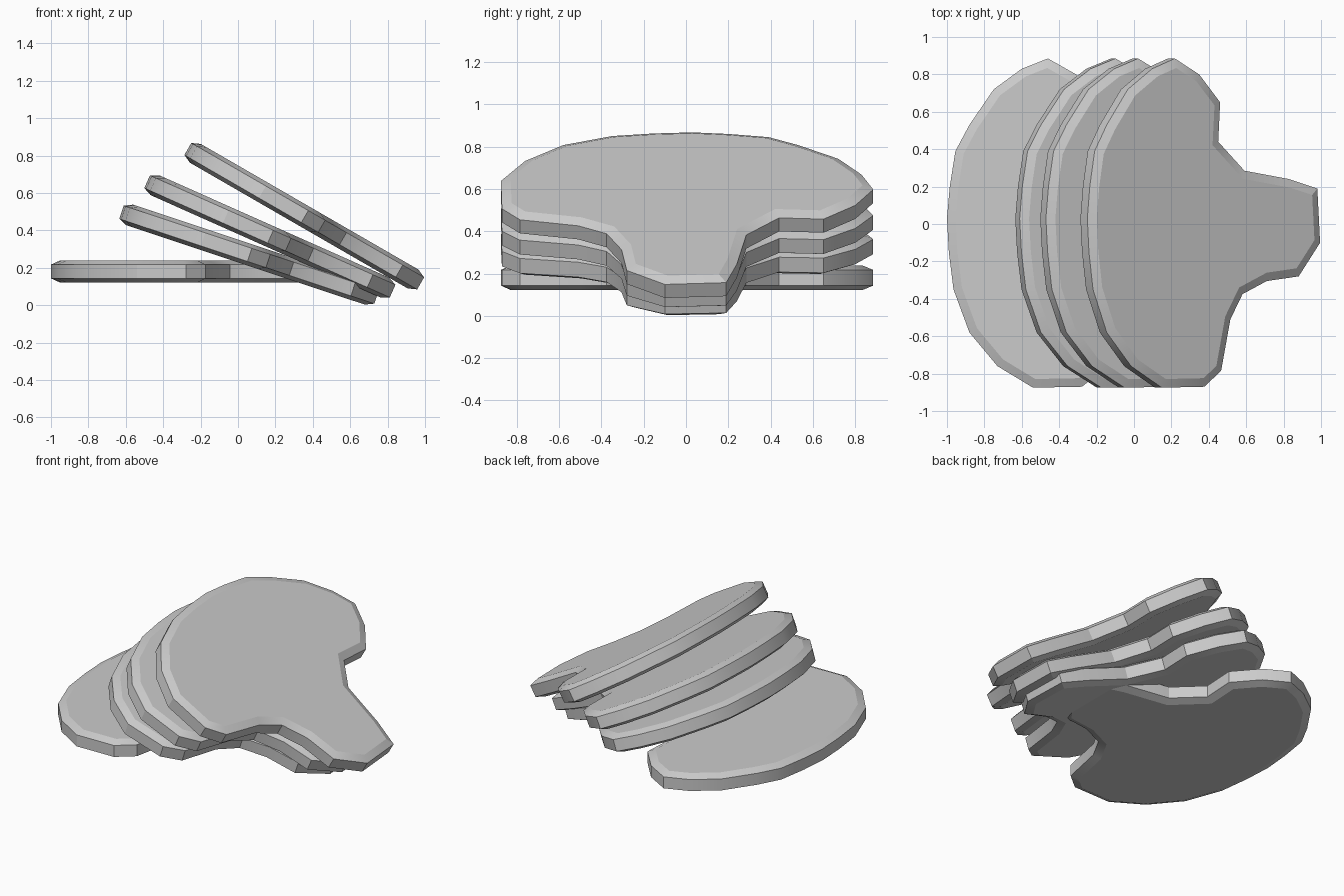
import bpy, bmesh, math

cube = bpy.data.objects.get("Cube")
if cube:
    bpy.data.objects.remove(cube, do_unlink=True)

grey = bpy.data.materials.new("plain_grey")
grey.use_nodes = True
colour = (0.6, 0.6, 0.6, 1)
grey.diffuse_color = colour
grey.node_tree.nodes["Principled BSDF"].inputs["Base Color"].default_value = colour

# Plate outline: broad rounded end at the origin, narrow neck toward +x
OUTLINE = [
    (0.0, 0.03), (0.01, -0.15), (0.035, -0.35), (0.12, -0.58), (0.27, -0.76),
    (0.46, -0.875), (0.722, -0.87), (0.826, -0.785), (0.883, -0.51),
    (0.958, -0.375), (1.108, -0.305), (1.305, -0.28), (1.437, -0.10),
    (1.42, 0.19), (1.247, 0.24), (0.97, 0.285), (0.808, 0.44), (0.82, 0.65),
    (0.69, 0.80), (0.54, 0.885), (0.40, 0.83), (0.25, 0.72), (0.12, 0.53),
    (0.045, 0.39), (0.015, 0.20),
]
HALF_SIDE = 0.037
BEVEL_WIDTH, BEVEL_RISE = 0.046, 0.021


def make_plate(name, x, z, tilt):
    bm = bmesh.new()
    bottom = bm.faces.new([bm.verts.new((u, v, -HALF_SIDE)) for u, v in OUTLINE])
    # Thicken the outline into a slab
    grown = bmesh.ops.extrude_face_region(bm, geom=[bottom], use_keep_orig=True)["geom"]
    bmesh.ops.translate(bm, verts=[g for g in grown if isinstance(g, bmesh.types.BMVert)],
                        vec=(0, 0, 2 * HALF_SIDE))
    bmesh.ops.recalc_face_normals(bm, faces=bm.faces)
    # Chamfer the rims of both caps
    for cap in [f for f in bm.faces if len(f.verts) > 4]:
        bmesh.ops.inset_region(bm, faces=[cap], thickness=BEVEL_WIDTH,
                               use_even_offset=True)
        for v in cap.verts:
            v.co.z += math.copysign(BEVEL_RISE, v.co.z)
    bm.normal_update()
    mesh = bpy.data.meshes.new(name)
    bm.to_mesh(mesh)
    bm.free()
    mesh.materials.append(grey)
    plate = bpy.data.objects.new(name, mesh)
    bpy.context.collection.objects.link(plate)
    plate.location = (x, 0, z)
    plate.rotation_euler.y = math.radians(tilt)
    return plate


# Fanned stack, from the flat plate up to the steepest
plates = [
    make_plate("flat_plate", -1.0, 0.18, 0),
    make_plate("lower_tilted_plate", -0.623, 0.497, 18.4),
    make_plate("middle_tilted_plate", -0.486, 0.66, 24),
    make_plate("upper_tilted_plate", -0.268, 0.835, 30),
]

bpy.ops.object.select_all(action="DESELECT")
for plate in plates:
    plate.select_set(True)
bpy.context.view_layer.objects.active = plates[0]
bpy.ops.object.shade_smooth_by_angle(angle=math.radians(22))
